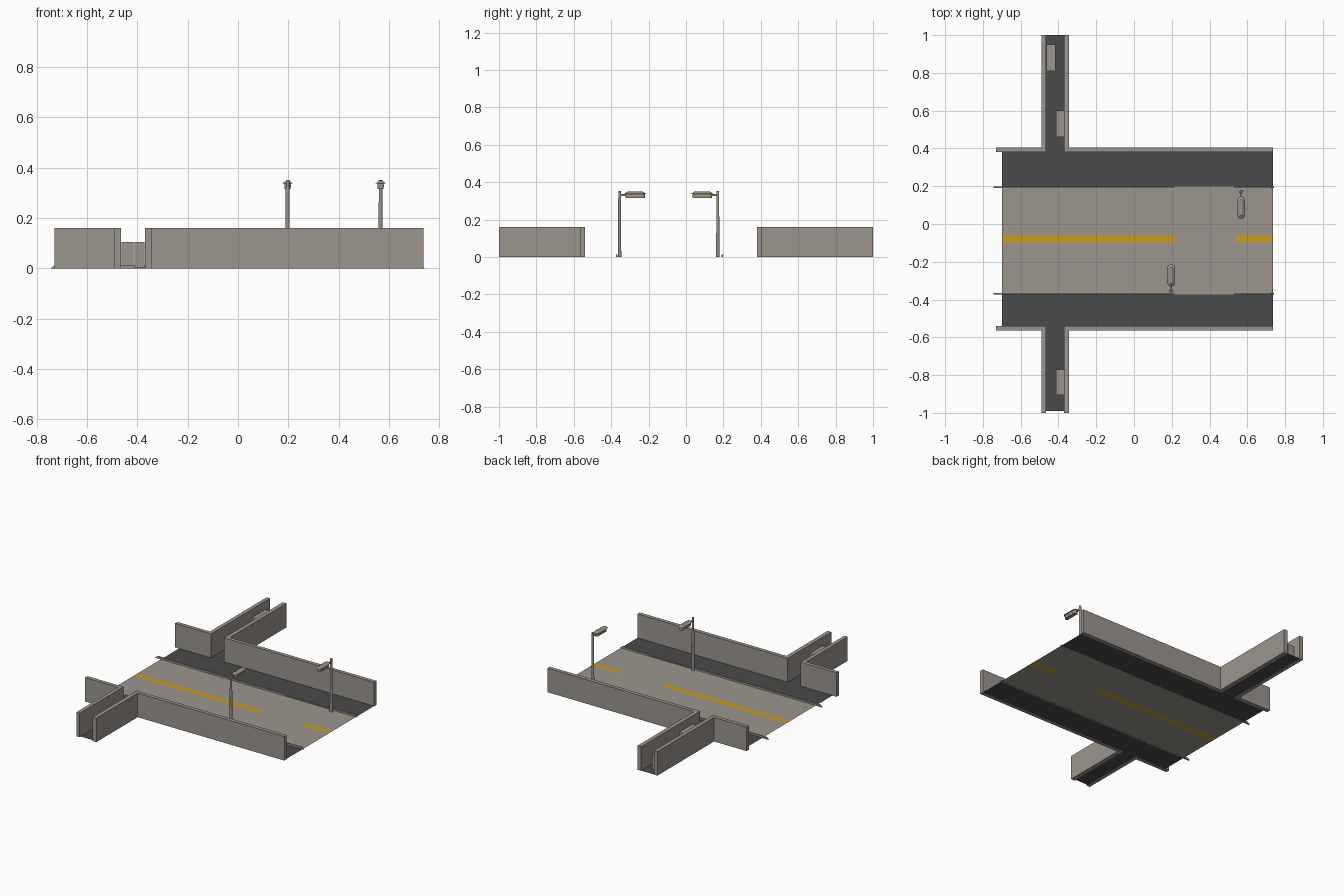
import bpy, bmesh, math
from mathutils import Vector

if "Cube" in bpy.data.objects:
    bpy.data.objects.remove(bpy.data.objects["Cube"])

def material(name, rgb):
    m = bpy.data.materials.new(name)
    m.diffuse_color = (*rgb, 1)
    m.use_nodes = True
    m.node_tree.nodes["Principled BSDF"].inputs["Base Color"].default_value = m.diffuse_color
    return m

CONCRETE = material("concrete grey", (0.33, 0.30, 0.27))
ASPHALT = material("dark asphalt", (0.07, 0.07, 0.07))
YELLOW = material("line yellow", (0.60, 0.34, 0.012))

def finish(name, bm, *mats):
    bmesh.ops.recalc_face_normals(bm, faces=bm.faces)
    me = bpy.data.meshes.new(name)
    bm.to_mesh(me)
    bm.free()
    for m in mats:
        me.materials.append(m)
    ob = bpy.data.objects.new(name, me)
    bpy.context.collection.objects.link(ob)
    return ob

def prism(name, points, direction, mat):
    """Extrude a closed outline along a direction."""
    bm = bmesh.new()
    f = bm.faces.new([bm.verts.new(p) for p in points])
    r = bmesh.ops.extrude_face_region(bm, geom=[f])
    vs = [v for v in r["geom"] if isinstance(v, bmesh.types.BMVert)]
    bmesh.ops.translate(bm, verts=vs, vec=Vector(direction))
    return finish(name, bm, mat)

def box(name, x0, x1, y0, y1, z0, z1, mat):
    y0, y1 = sorted((y0, y1))
    return prism(name, [(x0, y0, z0), (x1, y0, z0), (x1, y1, z0), (x0, y1, z0)],
                 (0, 0, z1 - z0), mat)

# Flat ground: a grid of strips coloured by position
def ground(name, xs, ys, rule, mats):
    bm = bmesh.new()
    grid = [[bm.verts.new((x, y, 0.001)) for x in xs] for y in ys]
    for j in range(len(ys) - 1):
        for i in range(len(xs) - 1):
            f = bm.faces.new((grid[j][i], grid[j][i + 1], grid[j + 1][i + 1], grid[j + 1][i]))
            f.material_index = rule(i, j)
    ob = finish(name, bm, *mats)
    if ob.data.polygons[0].normal.z < 0:
        ob.data.flip_normals()

def road_rule(i, j):
    if j in (0, 4):
        return 1
    return 2 if j == 2 and i != 1 else 0

ground("road", [-0.70, 0.22, 0.54, 0.735], [-0.54, -0.37, -0.097, -0.06, 0.195, 0.38],
       road_rule, (CONCRETE, ASPHALT, YELLOW))

H = 0.16
for side, inner, outer, end, floor_end in (("back", 0.38, 0.405, 1.0, 1.0),
                                           ("front", -0.54, -0.565, -1.0, -0.99)):
    # Alley floor
    a, b = sorted((inner, floor_end))
    ground(side + "_alley_floor", [-0.465, -0.37], [a, b], lambda i, j: 0, (ASPHALT,))
    # L-shaped walls on both sides of the alley
    for tag, far, near, out in (("left", -0.73, -0.465, -0.49), ("right", 0.737, -0.37, -0.343)):
        outline = [(far, inner), (near, inner), (near, end), (out, end), (out, outer), (far, outer)]
        prism(f"{side}_{tag}_wall", [(x, y, 0) for x, y in outline], (0, 0, H), CONCRETE)

# Alley bins
for n, (x0, x1, y0, y1) in enumerate([(-0.464, -0.416, 0.81, 0.95),
                                      (-0.412, -0.371, 0.46, 0.60),
                                      (-0.412, -0.371, -0.905, -0.77)]):
    box(f"bin_{n}", x0, x1, y0, y1, 0.002, 0.105, CONCRETE)

# Curbs: sloped ends, lowered in the middle stretch
curb = [(-0.745, 0), (-0.728, 0.013), (0.20, 0.013), (0.22, 0.006), (0.52, 0.006),
        (0.54, 0.013), (0.725, 0.013), (0.742, 0)]
for side, y in (("back", 0.190), ("front", -0.374)):
    prism(side + "_curb", [(x, y, z) for x, z in curb], (0, 0.009, 0), CONCRETE)

# Street lamps: s is the direction the head reaches along y
def capsule(x, ya, yb, r, z):
    pts = []
    for cy, start in ((yb - r, 0), (ya + r, math.pi)):
        for k in range(9):
            t = start + math.pi * k / 8
            pts.append((x + r * math.cos(t), cy + r * math.sin(t), z))
    return pts

def lamp(tag, x, y, s):
    # post and arm
    bm = bmesh.new()
    bmesh.ops.create_cone(bm, cap_ends=True, segments=12, radius1=0.009, radius2=0.007, depth=0.352)
    bmesh.ops.translate(bm, verts=bm.verts, vec=(x, y, 0.176))
    finish(tag + "_lamp_post", bm, CONCRETE)
    box(tag + "_lamp_arm", x - 0.004, x + 0.004, y, y + s * 0.04, 0.326, 0.336, CONCRETE)
    # head body with tented rounded cover
    ya, yb = sorted((y + s * 0.025, y + s * 0.142))
    prism(tag + "_lamp_head", capsule(x, ya + 0.006, yb - 0.006, 0.012, 0.315), (0, 0, 0.027), CONCRETE)
    bm = bmesh.new()
    low = [bm.verts.new(p) for p in capsule(x, ya, yb, 0.021, 0.338)]
    top = [bm.verts.new(p) for p in capsule(x, ya + 0.016, yb - 0.016, 0.005, 0.349)]
    bm.faces.new(low)
    bm.faces.new(top)
    for i in range(len(low)):
        k = (i + 1) % len(low)
        bm.faces.new((low[i], low[k], top[k], top[i]))
    finish(tag + "_lamp_cover", bm, CONCRETE)
    # glowing side slots
    m = (ya + yb) / 2
    for d in (-1, 1):
        for c in (-0.018, 0.018):
            xs = sorted((x + d * 0.0115, x + d * 0.0128))
            box(tag + "_lamp_slot", xs[0], xs[1], m + c - 0.010, m + c + 0.010, 0.325, 0.332, YELLOW)

lamp("front", 0.197, -0.355, 1)
lamp("back", 0.567, 0.17, -1)
